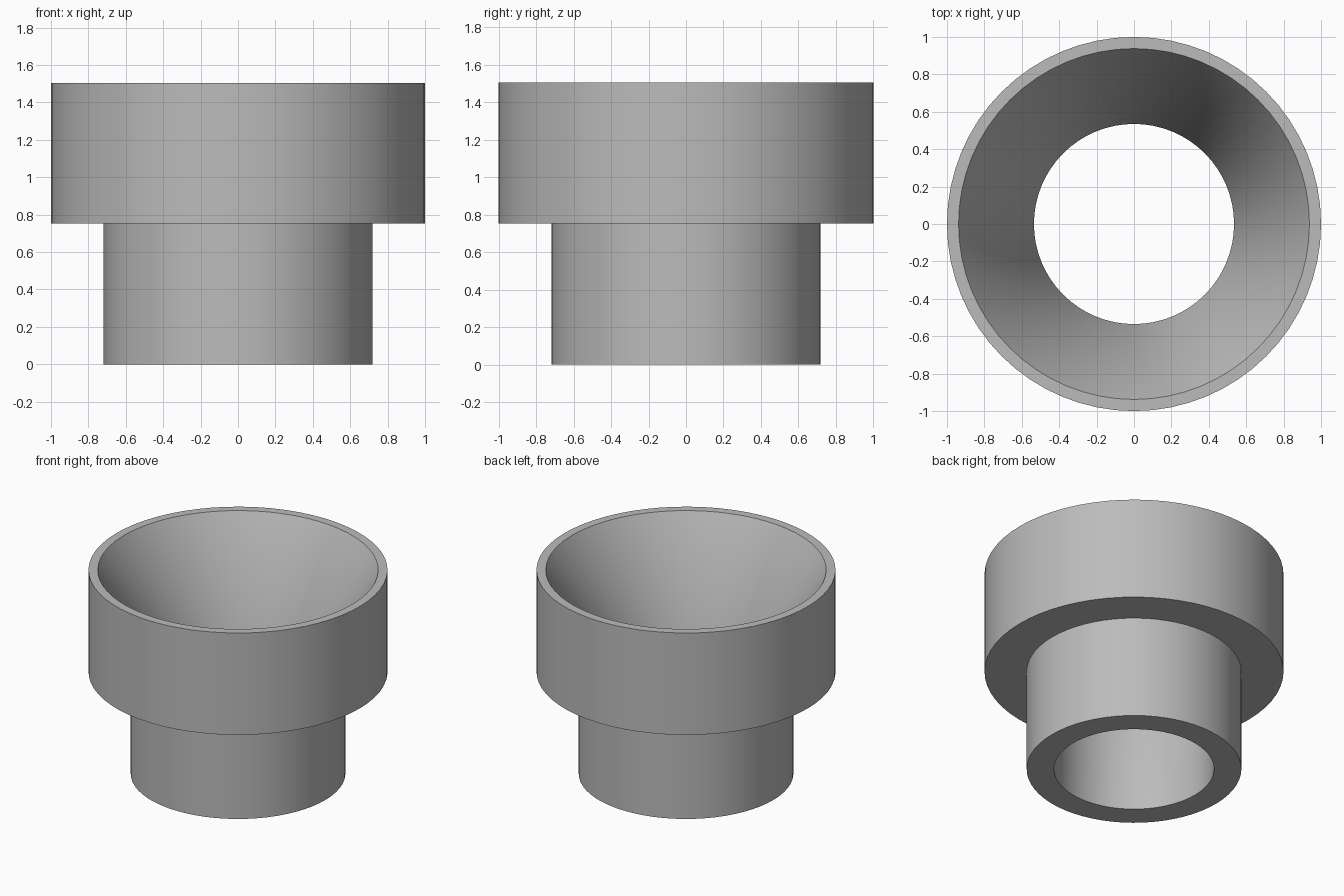
import bpy
import bmesh
import math

cube = bpy.data.objects.get("Cube")
if cube:
    bpy.data.objects.remove(cube, do_unlink=True)

SEGMENTS = 64

# Plain grey material
grey = bpy.data.materials.new("plain grey")
grey.use_nodes = True
colour = (0.5, 0.5, 0.5, 1.0)
grey.diffuse_color = colour
grey.node_tree.nodes["Principled BSDF"].inputs["Base Color"].default_value = colour

# Closed wall section (radius, height): stepped outside, funnel over a straight bore inside
profile = [
    (0.535, 0.0), (0.718, 0.0), (0.718, 0.752), (1.0, 0.752),
    (1.0, 1.504), (0.938, 1.504), (0.535, 0.752),
]


def lathe(name, section, material):
    """Revolve a closed section around the z axis."""
    bm = bmesh.new()
    rings = []
    for i in range(SEGMENTS):
        a = 2 * math.pi * i / SEGMENTS
        rings.append([bm.verts.new((r * math.cos(a), r * math.sin(a), z))
                      for r, z in section])
    for i, ring in enumerate(rings):
        following = rings[(i + 1) % SEGMENTS]
        for j in range(len(section)):
            k = (j + 1) % len(section)
            bm.faces.new((ring[j], following[j], following[k], ring[k]))
    bmesh.ops.recalc_face_normals(bm, faces=bm.faces)
    mesh = bpy.data.meshes.new(name)
    bm.to_mesh(mesh)
    bm.free()
    mesh.materials.append(material)
    obj = bpy.data.objects.new(name, mesh)
    bpy.context.collection.objects.link(obj)
    return obj


# Funnel collar with neck
collar = lathe("funnel_collar", profile, grey)
bpy.ops.object.select_all(action='DESELECT')
collar.select_set(True)
bpy.context.view_layer.objects.active = collar
bpy.ops.object.shade_smooth_by_angle(angle=math.radians(30))
